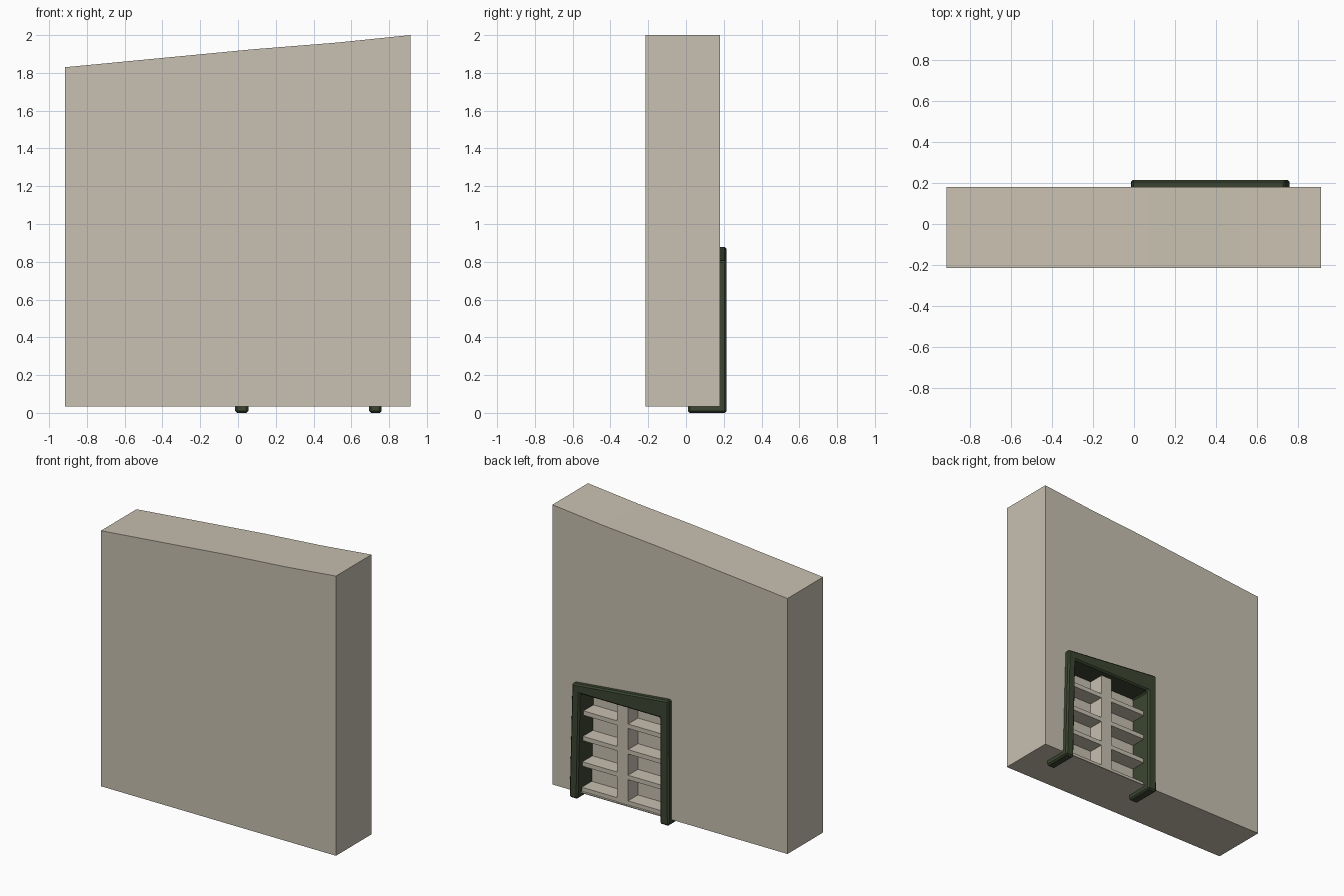
import bpy, bmesh

if "Cube" in bpy.data.objects:
    bpy.data.objects.remove(bpy.data.objects["Cube"])

def extrude_profile(name, pts, y0, y1):
    """Solid made from an x-z outline pushed from y0 to y1."""
    bm = bmesh.new()
    face = bm.faces.new([bm.verts.new((x, y0, z)) for x, z in pts])
    ext = bmesh.ops.extrude_face_region(bm, geom=[face])
    verts = [g for g in ext["geom"] if isinstance(g, bmesh.types.BMVert)]
    bmesh.ops.translate(bm, verts=verts, vec=(0, y1 - y0, 0))
    bmesh.ops.recalc_face_normals(bm, faces=bm.faces)
    me = bpy.data.meshes.new(name)
    bm.to_mesh(me)
    bm.free()
    ob = bpy.data.objects.new(name, me)
    bpy.context.collection.objects.link(ob)
    return ob

def box(name, x0, x1, y0, y1, z0, z1):
    return extrude_profile(name, [(x0, z0), (x1, z0), (x1, z1), (x0, z1)], y0, y1)

def material(name, color):
    m = bpy.data.materials.new(name)
    m.diffuse_color = (*color, 1)
    m.use_nodes = True
    m.node_tree.nodes["Principled BSDF"].inputs["Base Color"].default_value = m.diffuse_color
    return m

stone = material("warm_plaster", (0.58, 0.53, 0.44))
green = material("dark_green_paint", (0.045, 0.06, 0.03))

RECESS_BACK, SHELF_FRONT = 0.055, 0.165

# wall slab with an uneven sloping top
wall = extrude_profile("wall", [(-0.915, 0.035), (0.912, 0.035), (0.912, 2.0),
                                (0.52, 1.96), (0.08, 1.925), (-0.915, 1.83)], -0.215, 0.18)

# recess cut into the back of the wall
cutter = extrude_profile("recess_cutter", [(0.02, 0.04), (0.725, 0.04), (0.705, 0.775), (0.02, 0.80)],
                         RECESS_BACK, 0.4)
cutter.hide_render = True
mod = wall.modifiers.new("recess", "BOOLEAN")
mod.operation, mod.object, mod.solver = "DIFFERENCE", cutter, "EXACT"
bpy.context.view_layer.objects.active = wall
bpy.ops.object.modifier_apply(modifier="recess")
bpy.data.objects.remove(cutter)
wall.data.materials.append(stone)

# crooked door-style frame lining the recess
frame = extrude_profile("recess_frame", [(-0.015, 0), (-0.012, 0.88), (0.738, 0.805), (0.76, 0),
                                         (0.695, 0), (0.678, 0.745), (0.055, 0.745), (0.055, 0)],
                        0.01, 0.215)
bev = frame.modifiers.new("chamfer", "BEVEL")
bev.width, bev.segments = 0.01, 1
frame.data.materials.append(green)

# centre divider
parts = [box("shelf_divider", 0.335, 0.418, RECESS_BACK - 0.01, SHELF_FRONT + 0.003, 0.037, 0.76)]

# four shelves on each side of the divider
for i in range(4):
    top = 0.068 + 0.18 * i
    for side, x0, x1 in (("left", 0.04, 0.34), ("right", 0.41, 0.70)):
        parts.append(box(f"shelf_{side}_{i + 1}", x0, x1, RECESS_BACK - 0.01, SHELF_FRONT,
                         top - 0.031, top))
for p in parts:
    p.data.materials.append(stone)
